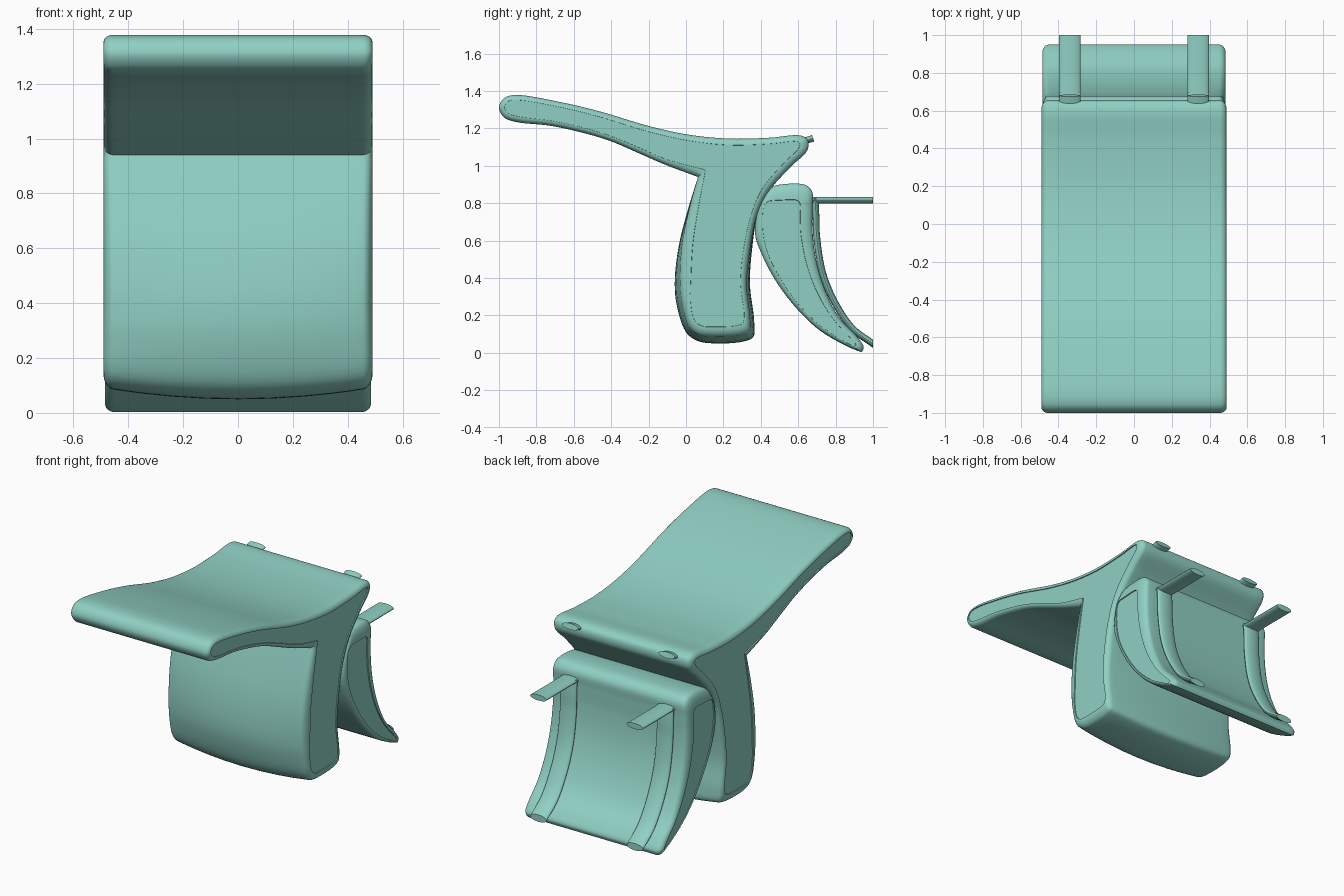
import bpy, math
from mathutils import Vector

cube = bpy.data.objects.get("Cube")
if cube:
    bpy.data.objects.remove(cube, do_unlink=True)

teal = bpy.data.materials.new("soft teal")
teal.use_nodes = True
COLOUR = (0.28, 0.63, 0.55, 1)
teal.diffuse_color = COLOUR
bsdf = teal.node_tree.nodes["Principled BSDF"]
bsdf.inputs["Base Color"].default_value = COLOUR
bsdf.inputs["Roughness"].default_value = 0.6


def spline(points, steps):
    """Open centripetal curve through 2D points."""
    p = [Vector(q) for q in points]
    p = [2 * p[0] - p[1]] + p + [2 * p[-1] - p[-2]]
    out = []
    for i in range(1, len(p) - 2):
        a, b, c, d = p[i - 1:i + 3]
        t1 = (b - a).length ** 0.5
        t2 = t1 + (c - b).length ** 0.5
        t3 = t2 + (d - c).length ** 0.5
        for s in range(steps):
            t = t1 + (t2 - t1) * s / steps
            a1 = a.lerp(b, t / t1)
            a2 = b.lerp(c, (t - t1) / (t2 - t1))
            a3 = c.lerp(d, (t - t2) / (t3 - t2))
            b1 = a1.lerp(a2, t / t2)
            b2 = a2.lerp(a3, (t - t1) / (t3 - t1))
            out.append(b1.lerp(b2, (t - t1) / (t2 - t1)))
    return out + [p[-2]]


def make_object(name, rings):
    """Skin a list of equal rings and cap both ends."""
    n = len(rings[0])
    verts = [v for ring in rings for v in ring]
    faces = [list(range(n))[::-1],
             list(range(len(verts) - n, len(verts)))]
    for r in range(len(rings) - 1):
        for i in range(n):
            j = (i + 1) % n
            faces.append([r * n + i, r * n + j, (r + 1) * n + j, (r + 1) * n + i])
    mesh = bpy.data.meshes.new(name)
    mesh.from_pydata(verts, [], faces)
    mesh.materials.append(teal)
    obj = bpy.data.objects.new(name, mesh)
    bpy.context.collection.objects.link(obj)
    bpy.ops.object.select_all(action="DESELECT")
    obj.select_set(True)
    bpy.context.view_layer.objects.active = obj
    # make all normals point outwards
    bpy.ops.object.mode_set(mode="EDIT")
    bpy.ops.mesh.select_all(action="SELECT")
    bpy.ops.mesh.normals_make_consistent(inside=False)
    bpy.ops.object.mode_set(mode="OBJECT")
    bpy.ops.object.shade_smooth_by_angle(angle=math.radians(35))
    return obj


def slab(name, outer, inner, half, dome):
    """Extrude an outline across x; rounded rims end in a sunken side panel."""
    out = spline(outer + outer[:1], 6)[:-1]
    inn = spline(inner + inner[:1], 6)[:-1]
    r = 0.035
    # stations: x, rim amount
    stations = [(x, 0) for x in (0, 0.12, 0.24, 0.34, 0.41)]
    for k in range(7):
        a = math.pi / 2 * k / 6
        stations.append((half - r + r * math.sin(a), (1 - math.cos(a)) * 0.93))
    stations += [(half - 0.006, 0.95), (half - 0.006, 1.0)]
    full = [(-x, f) for x, f in stations[:0:-1]] + stations
    rings = []
    for x, rim in full:
        ring = []
        for o, i in zip(out, inn):
            d = dome(o.y) * min(1, abs(x) / half) ** 2
            p = o.lerp(i, d + (1 - d) * rim)
            ring.append((x, p.x, p.y))
        rings.append(ring)
    return make_object(name, rings)


def band(name, x0, path, width, thick, clip_y=None):
    """Flat elliptical bar swept along a (y, z) path."""
    rings = []
    for k, p in enumerate(path):
        t = (path[min(k + 1, len(path) - 1)] - path[max(k - 1, 0)]).normalized()
        ring = []
        for s in range(24):
            a = 2 * math.pi * s / 24
            h = thick / 2 * math.sin(a)
            q = p + Vector((-t.y, t.x)) * h
            if clip_y and k == len(path) - 1:
                q += t * ((clip_y - q.x) / t.x)
            ring.append((x0 + width / 2 * math.cos(a), q.x, q.y))
        rings.append(ring)
    return make_object(name, rings)


# Seat and front leg: one T-shaped outline (y, z), starting at the inner corner
seat_outer = [
    (0.064, 0.94), (-0.11, 1.005), (-0.246, 1.064), (-0.41, 1.134), (-0.567, 1.18),
    (-0.727, 1.214), (-0.914, 1.235), (-0.975, 1.26), (-1.0, 1.31), (-0.975, 1.36),
    (-0.914, 1.378), (-0.67, 1.34), (-0.46, 1.29), (-0.19, 1.21), (0.02, 1.165),
    (0.235, 1.145), (0.45, 1.15), (0.61, 1.162), (0.65, 1.14), (0.65, 1.085),
    (0.556, 0.99), (0.45, 0.87), (0.385, 0.74), (0.353, 0.55), (0.342, 0.364),
    (0.364, 0.176), (0.36, 0.085), (0.305, 0.06), (0.155, 0.05), (0.06, 0.064),
    (0.0, 0.11), (-0.05, 0.257), (-0.06, 0.39), (-0.037, 0.58), (0.01, 0.765)]
seat_inner = [
    (0.107, 0.98), (-0.10, 1.035), (-0.235, 1.092), (-0.40, 1.16), (-0.56, 1.208),
    (-0.72, 1.242), (-0.91, 1.268), (-0.95, 1.285), (-0.97, 1.315), (-0.95, 1.343),
    (-0.91, 1.35), (-0.675, 1.312), (-0.47, 1.262), (-0.2, 1.18), (0.015, 1.132),
    (0.235, 1.108), (0.45, 1.115), (0.59, 1.128), (0.605, 1.12), (0.60, 1.095),
    (0.525, 1.02), (0.41, 0.885), (0.35, 0.75), (0.305, 0.55), (0.29, 0.364),
    (0.31, 0.2), (0.30, 0.16), (0.27, 0.148), (0.16, 0.142), (0.08, 0.148),
    (0.045, 0.18), (0.027, 0.28), (0.03, 0.40), (0.04, 0.58), (0.068, 0.77)]
slab("seat_and_leg", seat_outer, seat_inner, 0.49,
     lambda z: 0.45 * max(0, min(1, (0.95 - z) / 0.7)))

# Curved rear support, starting at its lower tip
rear_outer = [
    (0.94, 0.003), (0.877, 0.027), (0.717, 0.118), (0.583, 0.246), (0.476, 0.39),
    (0.406, 0.524), (0.37, 0.63), (0.38, 0.74), (0.417, 0.83), (0.46, 0.885),
    (0.51, 0.9), (0.64, 0.897), (0.675, 0.86), (0.676, 0.78), (0.676, 0.66),
    (0.695, 0.5), (0.743, 0.337), (0.82, 0.187), (0.92, 0.08), (0.95, 0.03)]
rear_inner = [
    (0.895, 0.037), (0.85, 0.06), (0.72, 0.145), (0.60, 0.262), (0.505, 0.40),
    (0.44, 0.53), (0.415, 0.64), (0.412, 0.74), (0.42, 0.79), (0.44, 0.805),
    (0.50, 0.81), (0.59, 0.81), (0.605, 0.795), (0.607, 0.74), (0.61, 0.64),
    (0.64, 0.48), (0.70, 0.32), (0.785, 0.18), (0.88, 0.075), (0.905, 0.045)]
slab("rear_support", rear_outer, rear_inner, 0.485, lambda z: 0)

# Paired flat bars: top stubs, horizontal rods and curved rear straps
strap_path = spline([(0.69, 0.825), (0.695, 0.73), (0.698, 0.63), (0.73, 0.43),
                     (0.795, 0.27), (0.89, 0.13), (1.0, 0.048)], 6)
for side, x in (("left", 0.34), ("right", -0.34)):
    band(side + "_seat_stub", x, [Vector((0.58, 1.115)), Vector((0.68, 1.147))], 0.115, 0.036)
    band(side + "_rod", x, [Vector((0.66, 0.816)), Vector((1.0, 0.816))], 0.115, 0.036)
    band(side + "_strap", x, strap_path, 0.115, 0.036, clip_y=1.0)
